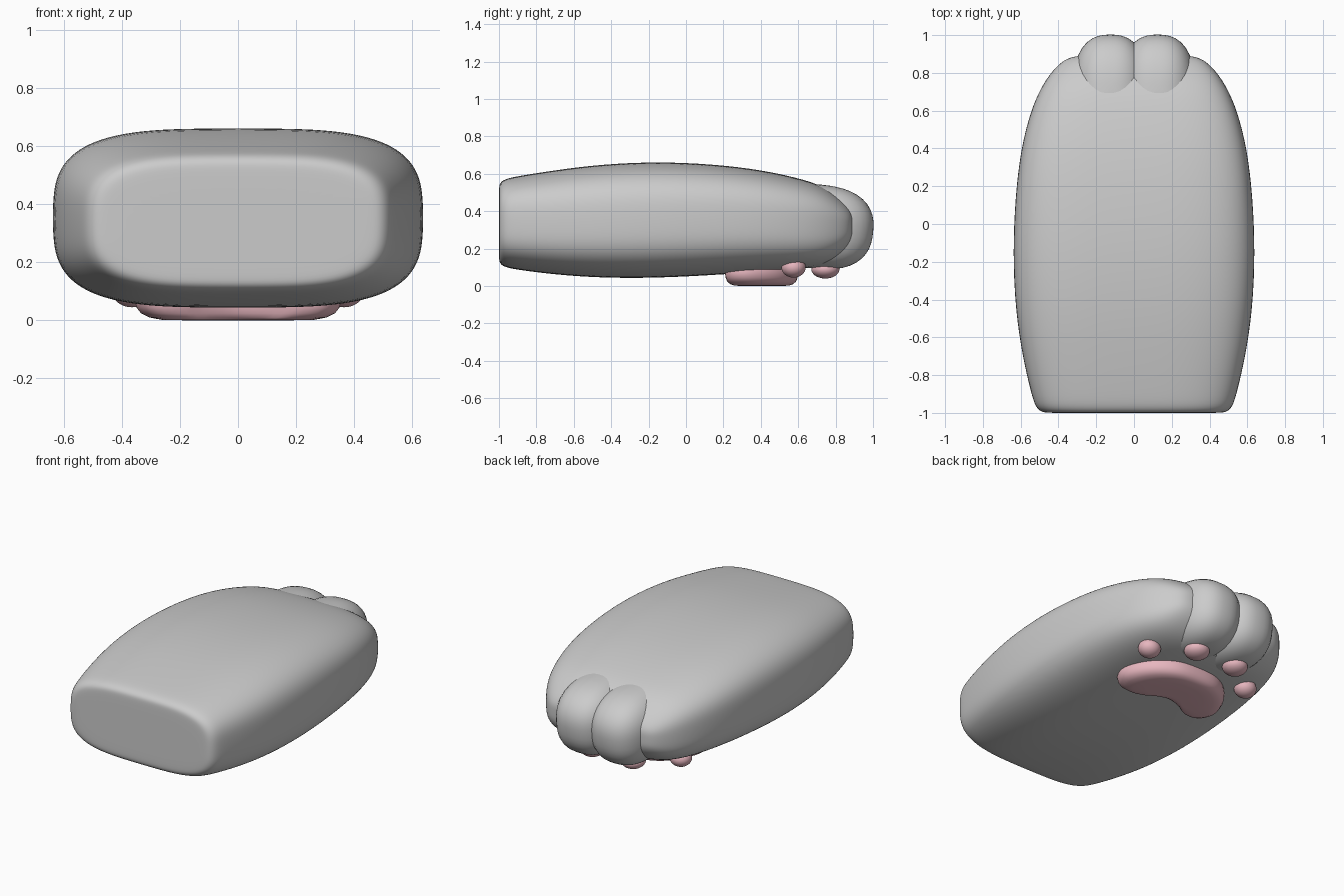
import bpy, bmesh
from math import sin, cos, pi, radians
from mathutils import Vector, Matrix

if "Cube" in bpy.data.objects:
    bpy.data.objects.remove(bpy.data.objects["Cube"])

pink = bpy.data.materials.new("pad_pink")
pink.diffuse_color = (0.8, 0.47, 0.52, 1)
pink.use_nodes = True
pink.node_tree.nodes["Principled BSDF"].inputs["Base Color"].default_value = pink.diffuse_color


def finish(name, bm, mat=None, subsurf=0):
    bmesh.ops.recalc_face_normals(bm, faces=bm.faces)
    me = bpy.data.meshes.new(name)
    bm.to_mesh(me)
    bm.free()
    for p in me.polygons:
        p.use_smooth = True
    ob = bpy.data.objects.new(name, me)
    bpy.context.collection.objects.link(ob)
    if mat:
        me.materials.append(mat)
    if subsurf:
        m = ob.modifiers.new("smooth", 'SUBSURF')
        m.levels = m.render_levels = subsurf
    return ob


def loft(name, rings, mat=None, subsurf=0):
    bm = bmesh.new()
    rows = [[bm.verts.new(p) for p in r] for r in rings]
    n = len(rows[0])
    for a, b in zip(rows, rows[1:]):
        for i in range(n):
            j = (i + 1) % n
            bm.faces.new((a[i], a[j], b[j], b[i]))
    bm.faces.new(rows[0])
    bm.faces.new(rows[-1])
    return finish(name, bm, mat, subsurf)


def blob(name, centre, radii, n=2.0, tilt=0.0, mat=None):
    bm = bmesh.new()
    bmesh.ops.create_uvsphere(bm, u_segments=40, v_segments=24, radius=1)
    for v in bm.verts:
        k = sum(abs(c) ** n for c in v.co) ** (1 / n)
        v.co = Vector(c / k * r for c, r in zip(v.co, radii))
    bmesh.ops.transform(bm, verts=bm.verts,
                        matrix=Matrix.Translation(centre) @ Matrix.Rotation(radians(tilt), 4, 'X'))
    return finish(name, bm, mat)


def spow(v, e):
    return abs(v) ** e * (1 if v >= 0 else -1)


def section(y, a, lo, hi, count=36):
    mid, h = (lo + hi) / 2, (hi - lo) / 2
    ts = [2 * pi * (i + 0.5) / count for i in range(count)]
    return [(a * spow(cos(t), 2 / 3.5), y, mid + h * spow(sin(t), 2 / 3.2)) for t in ts]


# Body: y, half width, bottom z, top z
stations = [
    (-1.0, 0.25, 0.25, 0.43), (-1.0, 0.45, 0.15, 0.52), (-0.997, 0.49, 0.12, 0.55),
    (-0.97, 0.522, 0.1, 0.573), (-0.9, 0.545, 0.086, 0.588), (-0.7, 0.592, 0.06, 0.62),
    (-0.45, 0.63, 0.042, 0.652), (-0.15, 0.643, 0.042, 0.666), (0.15, 0.63, 0.058, 0.652),
    (0.4, 0.6, 0.075, 0.622), (0.6, 0.548, 0.088, 0.578), (0.72, 0.495, 0.105, 0.54),
    (0.8, 0.442, 0.14, 0.49), (0.86, 0.385, 0.19, 0.44), (0.89, 0.325, 0.24, 0.4),
    (0.896, 0.2, 0.29, 0.36)]
loft("paw_body", [section(*s) for s in stations], subsurf=2)

# Main pad: kidney outline, closed Catmull-Rom, stacked into a soft dome
half = [(0, .6), (.14, .585), (.25, .52), (.325, .42), (.355, .31),
        (.31, .22), (.21, .215), (.11, .27)]
outline = half + [(0, .3)] + [(-x, y) for x, y in reversed(half[1:])]
smooth = []
for i in range(len(outline)):
    p = [Vector(outline[(i + k) % len(outline)]) for k in (-1, 0, 1, 2)]
    for t in (0, .25, .5, .75):
        smooth.append(0.5 * (2 * p[1] + (p[2] - p[0]) * t
                             + (2 * p[0] - 5 * p[1] + 4 * p[2] - p[3]) * t * t
                             + (3 * p[1] - p[0] - 3 * p[2] + p[3]) * t ** 3))
c = Vector((0, .41))
levels = [(.97, .13), (1, .07), (.985, .045), (.94, .024), (.86, .01), (.74, .002), (.5, 0), (.2, 0)]
loft("main_pad", [[(*(c + (q - c) * s), z) for q in smooth] for s, z in levels], pink)

# Middle toes and the four toe pads
for side, s in (("right", 1), ("left", -1)):
    blob(f"middle_toe_{side}", (s * .125, .7, .318), (.2, .302, .225), 2.5, -6)
    blob(f"inner_toe_pad_{side}", (s * .145, .745, .09), (.075, .075, .05), mat=pink)
    blob(f"outer_toe_pad_{side}", (s * .365, .575, .1), (.068, .065, .055), mat=pink)
